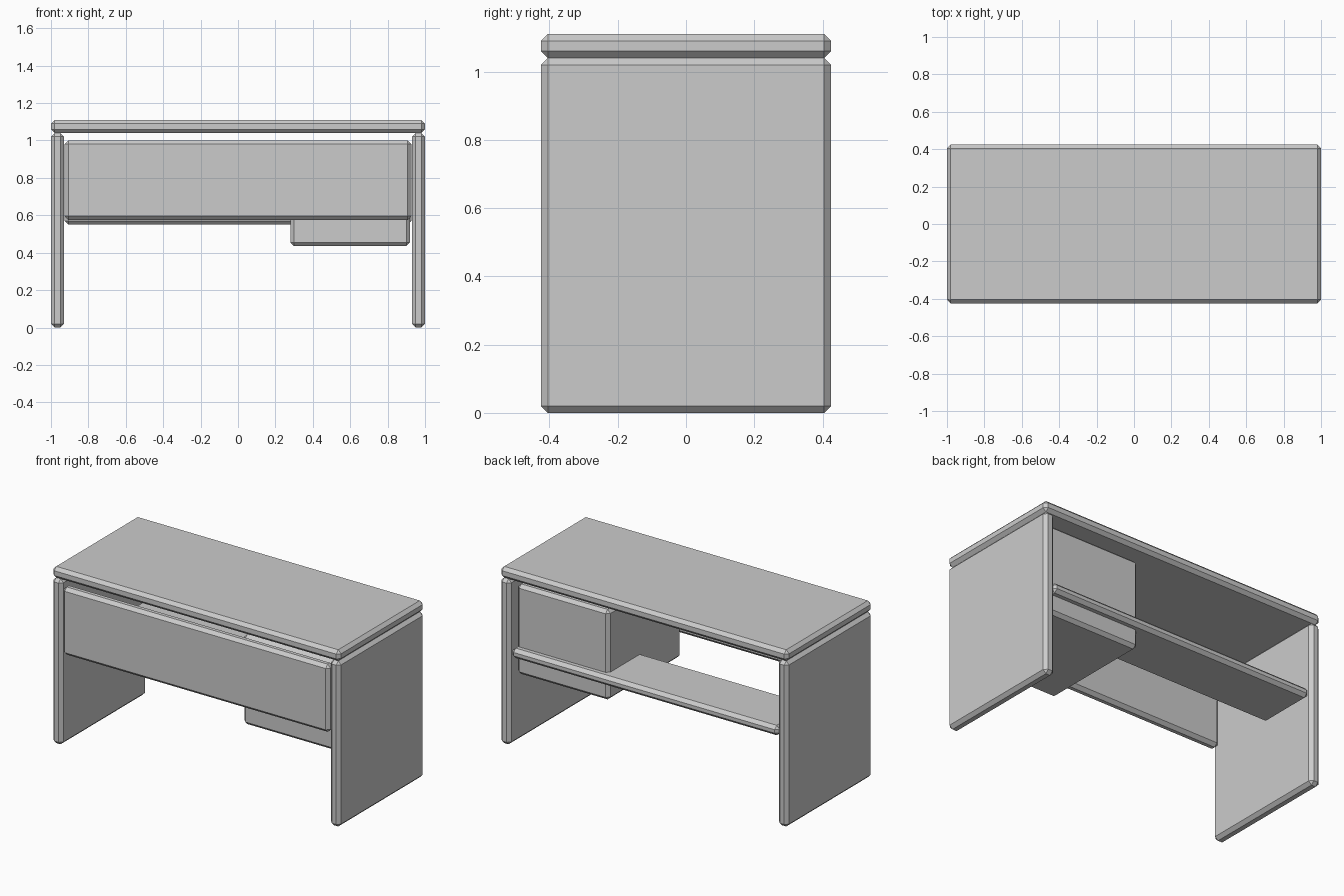
import bpy

if "Cube" in bpy.data.objects:
    bpy.data.objects.remove(bpy.data.objects["Cube"])

CHAMFER = 0.02


def board(name, x, y, z):
    """Chamfered board given (min, max) on each axis."""
    spans = (x, y, z)
    centre = [(a + b) / 2 for a, b in spans]
    bpy.ops.mesh.primitive_cube_add(size=1, location=centre)
    ob = bpy.context.object
    ob.name = ob.data.name = name
    ob.scale = [b - a for a, b in spans]
    bpy.ops.object.transform_apply(location=False, rotation=False, scale=True)
    bev = ob.modifiers.new("chamfer", 'BEVEL')
    bev.width = CHAMFER
    bev.segments = 1
    return ob


# Desk top
board("desk_top", (-1, 1), (-0.425, 0.425), (1.04, 1.11))

# Side panels standing on the floor
for side, s in (("left", -1), ("right", 1)):
    board(side + "_side_panel", tuple(sorted((s * 0.93, s))), (-0.425, 0.425), (0, 1.04))

# Modesty panel across the front
board("front_panel", (-0.927, 0.927), (-0.425, -0.362), (0.575, 1.0))

# Rail shelf towards the back
board("back_shelf", (-0.927, 0.927), (0.04, 0.415), (0.55, 0.612))

# Drawer box on the right
board("drawer_box", (0.28, 0.92), (-0.355, 0.37), (0.435, 1.0))
